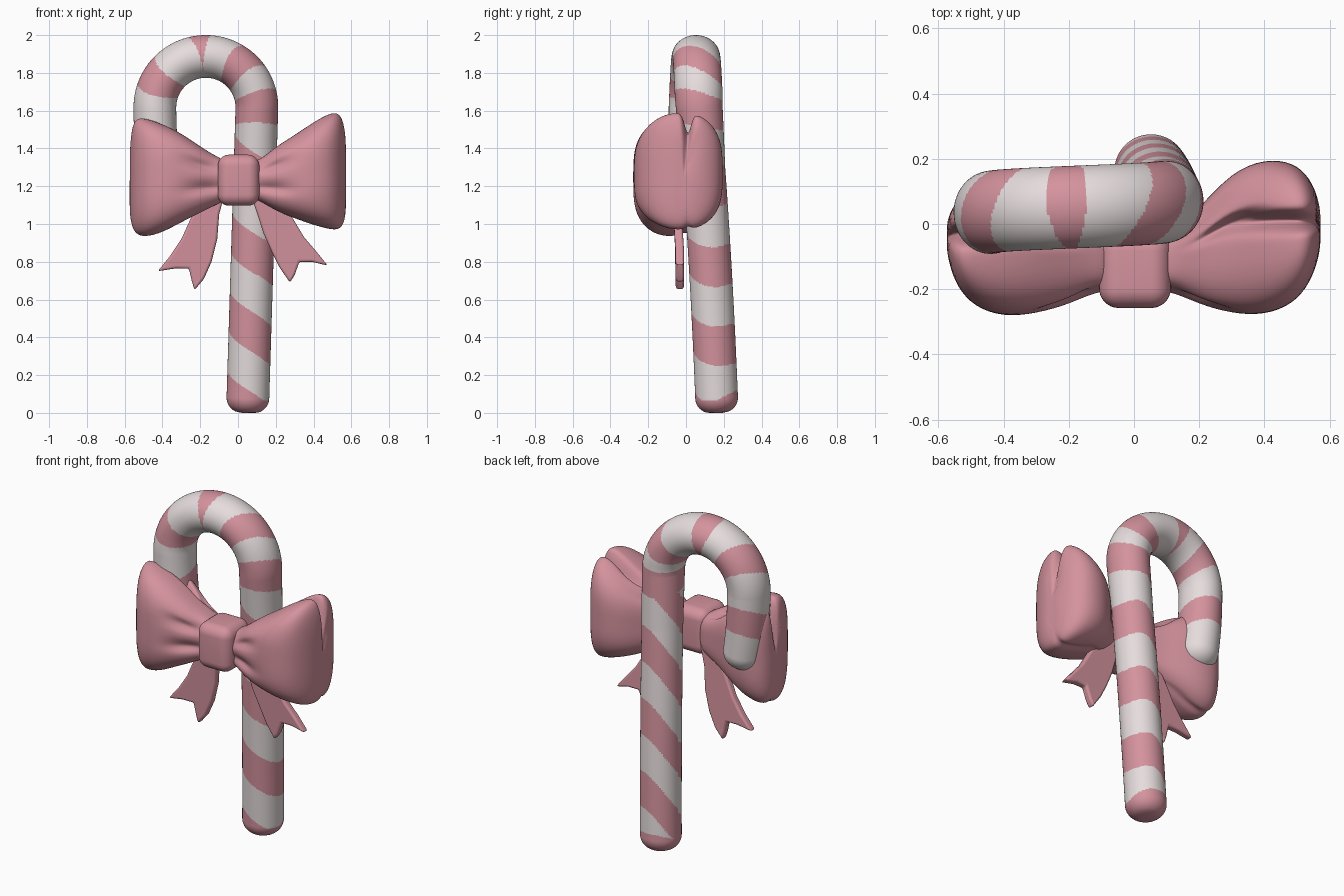
import bpy, bmesh, math
from mathutils import Vector

cube = bpy.data.objects.get("Cube")
if cube:
    bpy.data.objects.remove(cube, do_unlink=True)


def material(name, rgb):
    m = bpy.data.materials.new(name)
    m.use_nodes = True
    m.diffuse_color = (*rgb, 1)
    m.node_tree.nodes["Principled BSDF"].inputs["Base Color"].default_value = (*rgb, 1)
    return m


PINK = material("candy pink", (0.66, 0.29, 0.34))
WHITE = material("sugar white", (0.79, 0.72, 0.72))


def finish(name, bm, mats, smooth=True):
    bmesh.ops.recalc_face_normals(bm, faces=bm.faces)
    mesh = bpy.data.meshes.new(name)
    bm.to_mesh(mesh)
    bm.free()
    for m in mats:
        mesh.materials.append(m)
    for p in mesh.polygons:
        p.use_smooth = smooth
    ob = bpy.data.objects.new(name, mesh)
    bpy.context.collection.objects.link(ob)
    return ob


def loft(rings, rule=None):
    """Skin closed rings of points; rule(i, j) gives the face material."""
    bm = bmesh.new()
    vs = [[bm.verts.new(p) for p in ring] for ring in rings]
    n = len(vs[0])
    for i in range(len(vs) - 1):
        for j in range(n):
            k = (j + 1) % n
            f = bm.faces.new((vs[i][j], vs[i][k], vs[i + 1][k], vs[i + 1][j]))
            f.material_index = rule(i, j) if rule else 0
    bm.faces.new(vs[0])
    bm.faces.new(vs[-1])
    return bm


def gauss(v, width):
    return math.exp(-(v / width) ** 2)


# Striped cane: leaning leg, half circle, short hook
R, HOOK_R, SIDES = 0.113, 0.27, 72
LEG, ARC = 1.62, math.pi * 0.27
TOTAL = LEG + ARC + 0.46


def path(s):
    if s < LEG:
        t = s / LEG
        y = 0.165 - 0.06 * t - 0.035 * t * t
        return Vector((0.05 + 0.05 * t, y, s * 1.617 / LEG))
    if s < LEG + ARC:
        a = (s - LEG) / HOOK_R
        return Vector((-0.17 + HOOK_R * math.cos(a), 0.07 - 0.035 * a / math.pi,
                       1.617 + HOOK_R * math.sin(a)))
    d = s - LEG - ARC
    return Vector((-0.44 + 0.2 * d * d, 0.035, 1.617 - d))


def radius(s):
    r = R
    for e, c in ((s, 0.08), (TOTAL - s, 0.1)):
        if e < c:
            r = R - c + math.sqrt(max(0, c * c - (c - e) ** 2))
    return r


# Hook bands: centre along the cane, half width, slant toward the front
BANDS = [(1.60, 0.08, 0.03), (1.83, 0.058, 0.05), (2.31, 0.063, 0.04), (2.65, 0.075, 0.05)]
COUNT = 500
STEP = TOTAL / COUNT


def stripe(i, j):
    s, a = (i + 0.5) * STEP, 2 * math.pi * (j + 0.5) / SIDES
    front, out = math.sin(a), -math.cos(a)
    # Solid tip, reaching higher at the back
    if s < 0.07 + 0.05 * max(0, -front):
        return 0
    # Leg spiral, riding a little higher around the back
    rise = 0.44 + 0.12 * gauss(a - 4.7, 1.2)
    if s < 1.51 and ((s - rise) / 0.42 + a / (2 * math.pi)) % 1 < 0.5:
        return 0
    if abs(s - 2.07) < 0.023 + 0.02 * out - 0.012 * front:
        return 0
    if any(abs(s - c - k * front) < w for c, w, k in BANDS):
        return 0
    return 1


rings = []
for i in range(COUNT + 1):
    s = i * STEP
    p = path(s)
    t = (path(s + 0.01) - path(s - 0.01)).normalized()
    f = Vector((0, -1, 0))
    f = (f - t * f.dot(t)).normalized()
    out = t.cross(f)
    f *= 1 + 0.12 * min(1, max(0, (s - 1.3) / 0.4))
    rings.append([p + radius(s) * (math.sin(a) * f - math.cos(a) * out)
                  for a in (2 * math.pi * j / SIDES for j in range(SIDES))])
finish("striped_cane", loft(rings, stripe), [PINK, WHITE])


# Bow loops: rows of x, front y, back y, bottom z, top z
LEFT = [(0.05, -0.20, -0.05, 1.15, 1.32), (0.12, -0.21, -0.03, 1.12, 1.34),
        (0.20, -0.25, 0.05, 1.07, 1.41), (0.30, -0.275, 0.16, 1.03, 1.47),
        (0.40, -0.28, 0.20, 0.995, 1.54), (0.49, -0.245, 0.19, 0.97, 1.59),
        (0.54, -0.18, 0.14, 0.97, 1.59), (0.565, -0.11, 0.08, 1.01, 1.52),
        (0.574, -0.05, 0.02, 1.1, 1.42)]
RIGHT = [(-0.05, -0.20, -0.03, 1.13, 1.33), (-0.12, -0.21, 0.0, 1.10, 1.36),
         (-0.20, -0.25, 0.02, 1.06, 1.41), (-0.30, -0.275, 0.07, 1.01, 1.48),
         (-0.40, -0.285, 0.10, 0.955, 1.53), (-0.49, -0.255, 0.10, 0.93, 1.56),
         (-0.545, -0.19, 0.07, 0.945, 1.565), (-0.567, -0.12, 0.03, 1.0, 1.5),
         (-0.576, -0.07, -0.01, 1.08, 1.42)]


def bow_loop(name, rows, fold_y):
    rings = []
    for x, yf, yb, z0, z1 in rows:
        yc, hd, zc, hz = (yf + yb) / 2, (yb - yf) / 2, (z0 + z1) / 2, (z1 - z0) / 2
        depth = min(1, max(0, (abs(x) - 0.12) / 0.2))
        ring = []
        for j in range(160):
            c, s = math.cos(j * math.pi / 80), math.sin(j * math.pi / 80)
            y = yc + hd * math.copysign(abs(c) ** 0.8, c)
            v = math.copysign(abs(s) ** 0.58, s)
            # The ribbon folds inward between its front and back layers
            fold = depth * gauss(y - fold_y, 0.022)
            z = zc + hz * v - fold * (0.11 if v > 0 else -0.015) * abs(v)
            px = x - math.copysign(0.018, x) * fold * max(0, v + 0.2) * (abs(x) > 0.5)
            # Gathered creases beside the knot
            if c < 0:
                y += 0.04 * gauss(abs(x) - 0.18, 0.07) * (
                    gauss(z - 1.31, 0.03) + gauss(z - 1.19, 0.03))
            ring.append((px, y, z))
        rings.append(ring)
    ob = finish(name, loft(rings), [PINK])
    sub = ob.modifiers.new("smooth", "SUBSURF")
    sub.levels = sub.render_levels = 2


bow_loop("bow_loop_left", LEFT, 0.01)
bow_loop("bow_loop_right", RIGHT, -0.03)


# Knot: bulging wrapped band
def rounded_block(name, centre, size):
    bm = bmesh.new()
    bmesh.ops.create_cube(bm, size=1)
    for v in bm.verts:
        v.co = Vector([c + a * b for c, a, b in zip(centre, v.co, size)])
    ob = finish(name, bm, [PINK])
    b = ob.modifiers.new("round", "BEVEL")
    b.width, b.segments = 0.06, 8


rounded_block("bow_knot", (0.003, -0.14, 1.232), (0.22, 0.235, 0.27))


# Ribbon tails with notched ends
def tail(name, outline, y, thickness=0.045):
    bm = bmesh.new()
    face = bm.faces.new([bm.verts.new((x, y, z)) for x, z in outline])
    new = bmesh.ops.extrude_face_region(bm, geom=[face])["geom"]
    for v in new:
        if isinstance(v, bmesh.types.BMVert):
            v.co.y += thickness
    for v in bm.verts:
        v.co.y -= 0.06 * max(0, v.co.z - 0.85)
    ob = finish(name, bm, [PINK], smooth=False)
    b = ob.modifiers.new("round", "BEVEL")
    b.width, b.segments, b.limit_method = 0.012, 3, "ANGLE"
    b.angle_limit = math.radians(50)
    bpy.context.view_layer.objects.active = ob
    ob.select_set(True)
    bpy.ops.object.shade_smooth_by_angle(angle=math.radians(40))
    ob.select_set(False)


tail("tail_right", [(-0.06, 1.2), (-0.10, 1.05), (-0.11, 0.92), (-0.14, 0.80), (-0.18, 0.71),
                    (-0.23, 0.65), (-0.245, 0.70), (-0.26, 0.765), (-0.33, 0.765), (-0.425, 0.75),
                    (-0.36, 0.83), (-0.30, 0.92), (-0.25, 1.03), (-0.18, 1.16)], -0.055)
tail("tail_left", [(0.05, 1.2), (0.10, 1.06), (0.135, 0.95), (0.18, 0.85), (0.22, 0.77),
                   (0.275, 0.69), (0.30, 0.73), (0.325, 0.80), (0.39, 0.80), (0.475, 0.78),
                   (0.41, 0.86), (0.35, 0.93), (0.29, 1.03), (0.2, 1.16)], -0.055)
